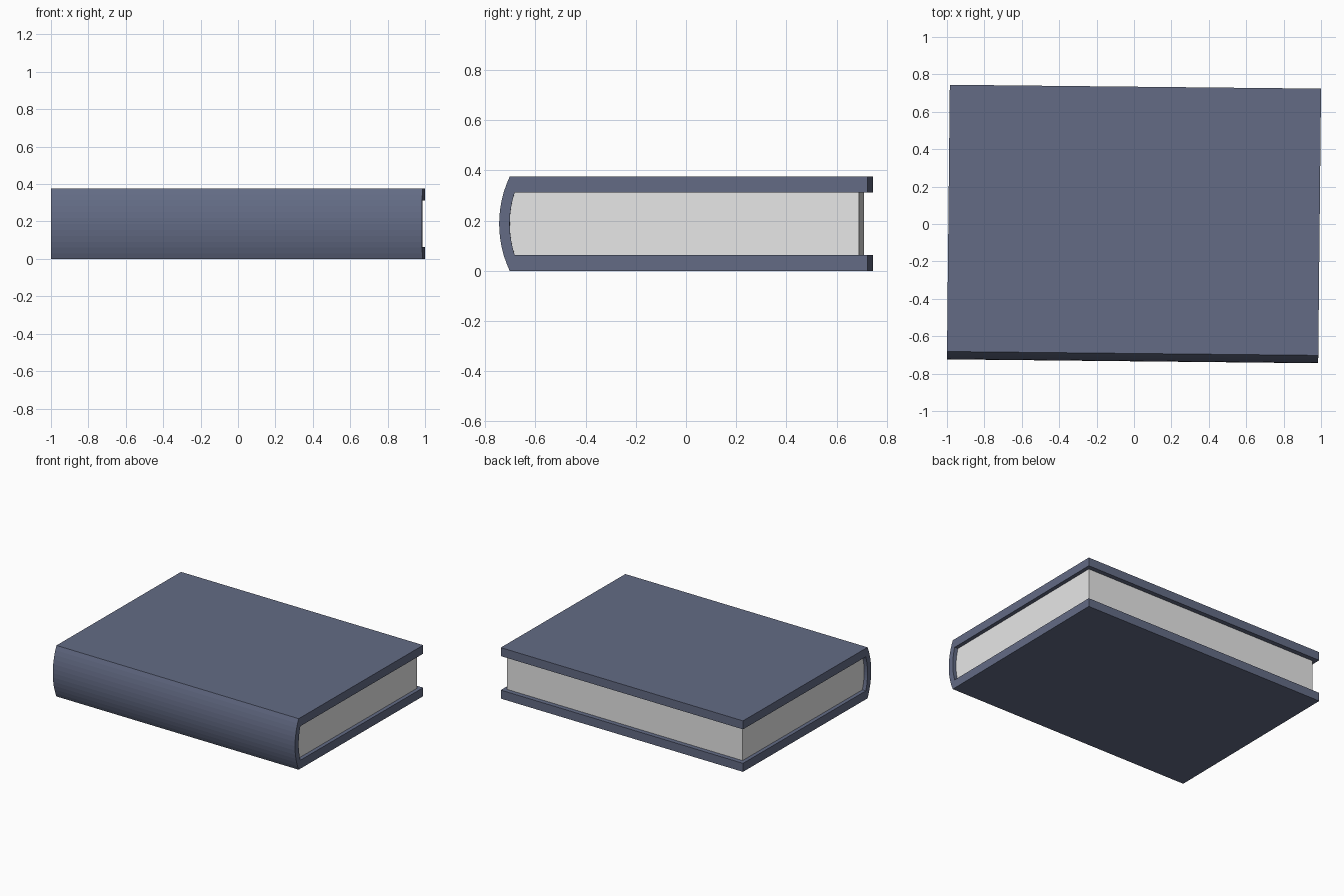
import bpy, math

if "Cube" in bpy.data.objects:
    bpy.data.objects.remove(bpy.data.objects["Cube"])

LENGTH, DEPTH, HEIGHT = 1.985, 1.468, 0.375
BOARD, SPINE = 0.0625, 0.042           # thickness of boards and spine
R = 0.44                               # outer spine radius
ZC = HEIGHT / 2
YC = -DEPTH / 2 + R                    # centre of the spine arc
TURN = -0.0104                         # the book lies slightly turned


def material(name, rgb):
    m = bpy.data.materials.new(name)
    m.diffuse_color = (*rgb, 1)
    m.use_nodes = True
    m.node_tree.nodes["Principled BSDF"].inputs["Base Color"].default_value = m.diffuse_color
    return m


def arc(radius, half, steps=12):
    """Spine arc points (y, z) from bottom to top."""
    a = math.asin(half / radius)
    return [(YC - radius * math.cos(t), ZC + radius * math.sin(t))
            for t in (-a + 2 * a * i / steps for i in range(steps + 1))]


def extrude(name, profile, length, mat):
    """Extrude a closed y-z profile along x."""
    n = len(profile)
    verts = [(x, y, z) for x in (-length / 2, length / 2) for y, z in profile]
    faces = [(i, (i + 1) % n, (i + 1) % n + n, i + n) for i in range(n)]
    faces += [tuple(reversed(range(n))), tuple(range(n, 2 * n))]
    # profile runs clockwise seen from +x, so flip for outward normals
    faces = [tuple(reversed(f)) for f in faces]
    me = bpy.data.meshes.new(name)
    me.from_pydata(verts, [], faces)
    me.materials.append(mat)
    ob = bpy.data.objects.new(name, me)
    bpy.context.collection.objects.link(ob)
    ob.rotation_euler.z = TURN
    return ob


blue = material("slate_blue_cover", (0.125, 0.148, 0.235))
paper = material("white_paper", (0.8, 0.8, 0.8))

back = DEPTH / 2
outer = arc(R, ZC)
inner = arc(R - SPINE, ZC - BOARD)

# Cover: C-shaped profile with two boards and a rounded spine
extrude("cover", outer + [(back, HEIGHT), (back, HEIGHT - BOARD)]
        + inner[::-1] + [(back, BOARD), (back, 0)], LENGTH, blue)

# Page block: fills the cover, set in from the three open edges
edge = back - 0.034
extrude("pages", inner + [(edge, HEIGHT - BOARD), (edge, BOARD)],
        LENGTH - 0.056, paper)
